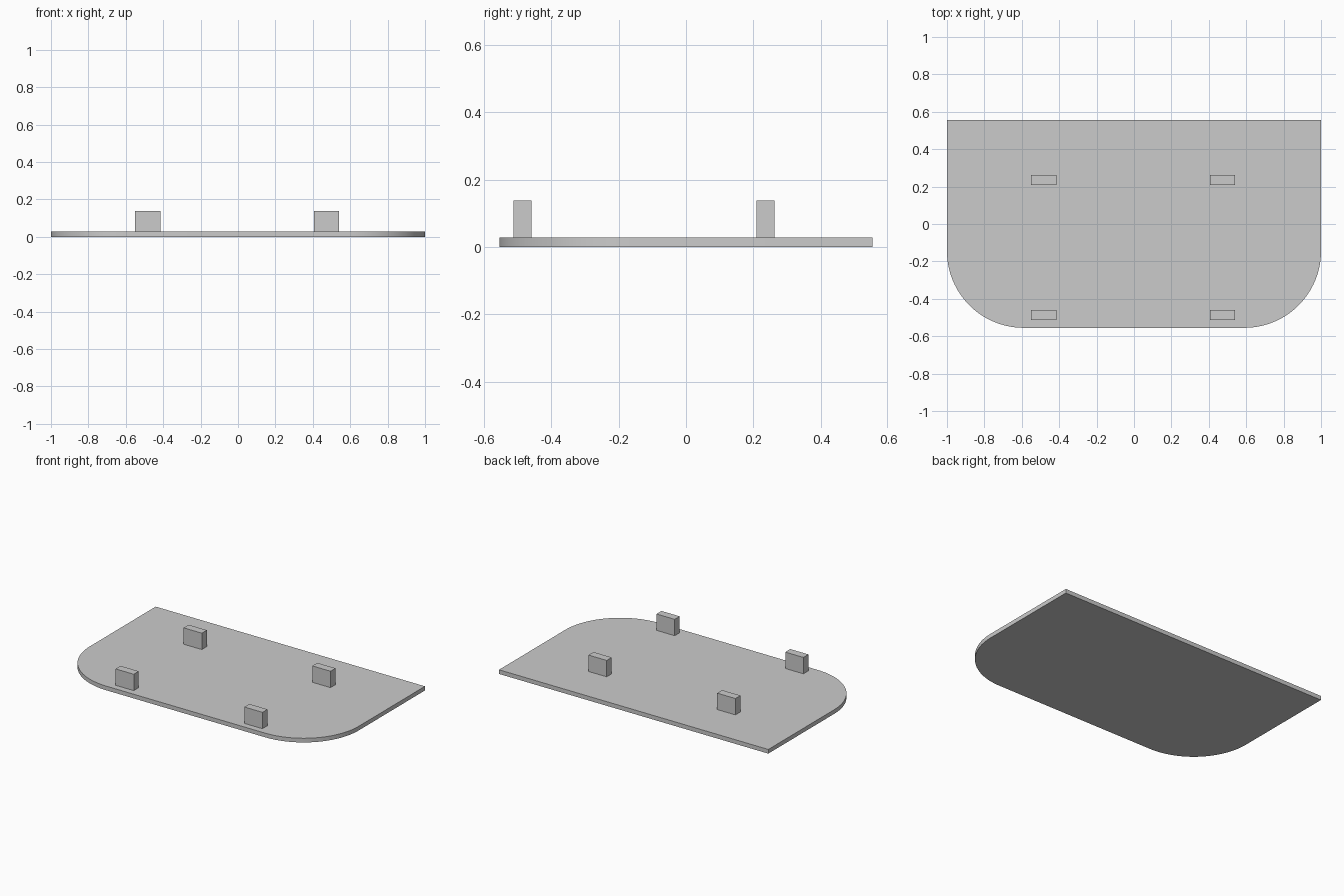
import bpy, bmesh
from math import sin, cos, pi

cube = bpy.data.objects.get("Cube")
if cube:
    bpy.data.objects.remove(cube, do_unlink=True)

grey = bpy.data.materials.new("light grey")
grey.use_nodes = True
colour = (0.6, 0.6, 0.6, 1)
grey.diffuse_color = colour
grey.node_tree.nodes["Principled BSDF"].inputs["Base Color"].default_value = colour


def prism(name, outline, bottom, top):
    """Extrude a counter-clockwise outline between two heights."""
    bm = bmesh.new()
    face = bm.faces.new([bm.verts.new((x, y, bottom)) for x, y in outline])
    extruded = bmesh.ops.extrude_face_region(bm, geom=[face])["geom"]
    verts = [v for v in extruded if isinstance(v, bmesh.types.BMVert)]
    bmesh.ops.translate(bm, verts=verts, vec=(0, 0, top - bottom))
    bmesh.ops.recalc_face_normals(bm, faces=bm.faces)
    mesh = bpy.data.meshes.new(name)
    bm.to_mesh(mesh)
    bm.free()
    mesh.materials.append(grey)
    obj = bpy.data.objects.new(name, mesh)
    bpy.context.collection.objects.link(obj)
    return obj


# Flat plate with square back corners and rounded front corners
half_width, half_depth, radius, thickness = 1.0, 0.555, 0.41, 0.028
steps = 32
outline = [(half_width, half_depth), (-half_width, half_depth)]
for side, start in ((-1, pi), (1, 1.5 * pi)):
    for i in range(steps + 1):
        a = start + i / steps * pi / 2
        outline.append((side * (half_width - radius) + radius * cos(a),
                        radius - half_depth + radius * sin(a)))
plate = prism("base_plate", outline, 0, thickness)

# Smooth the rounded rim while keeping its edges sharp
bpy.ops.object.select_all(action="DESELECT")
plate.select_set(True)
bpy.context.view_layer.objects.active = plate
bpy.ops.object.shade_smooth_by_angle()

# Four upright mounting blocks
w, d = 0.0675, 0.0265
for row, y in (("front", -0.486), ("back", 0.236)):
    for side, x in (("right", -0.483), ("left", 0.473)):
        prism(f"{row}_{side}_block",
              [(x - w, y - d), (x + w, y - d), (x + w, y + d), (x - w, y + d)],
              thickness, 0.138)
